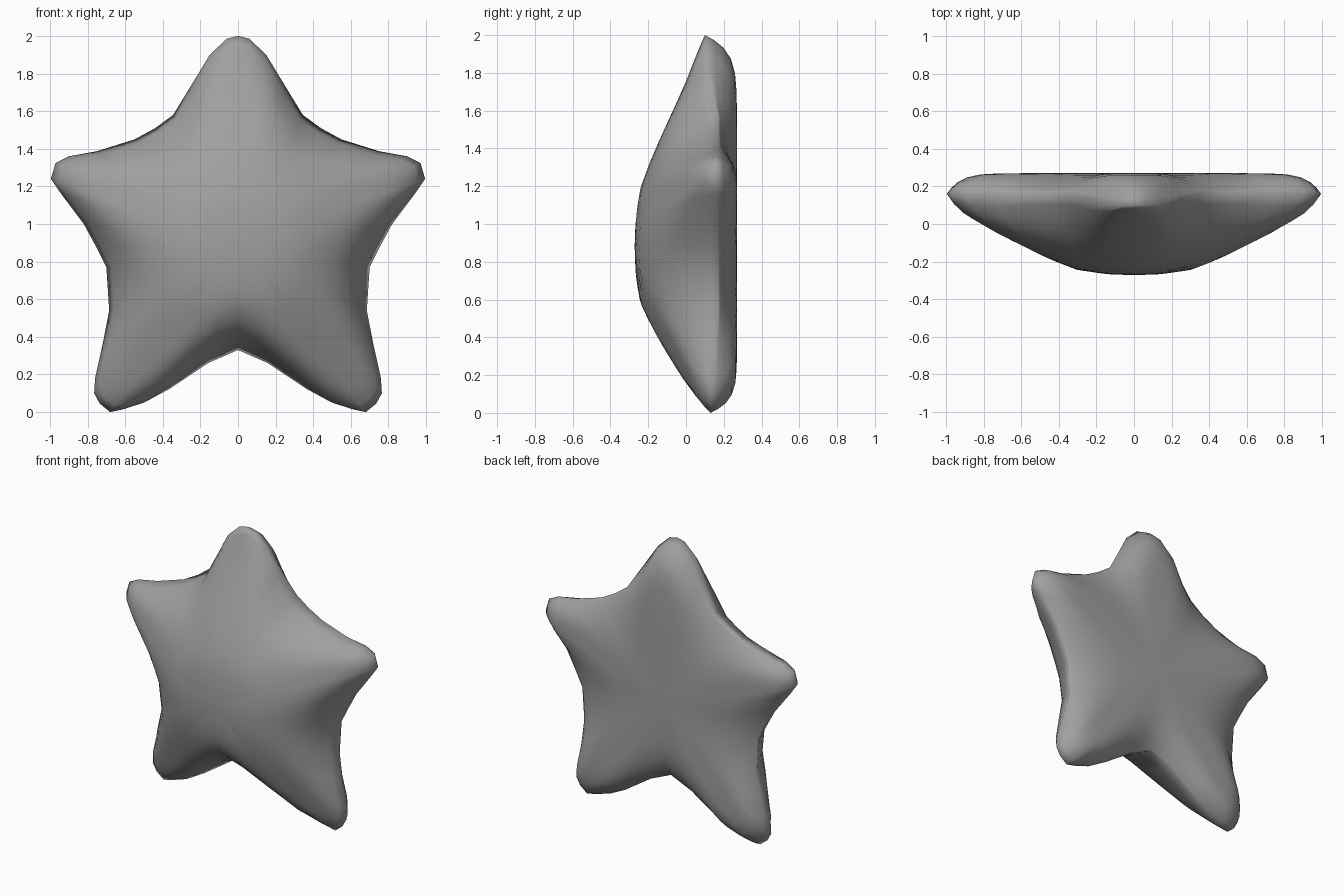
import bpy, bmesh, math

if "Cube" in bpy.data.objects:
    bpy.data.objects.remove(bpy.data.objects["Cube"])

CZ = 0.88  # height of the dome's centre

# right half of the star outline (x, z), top tip to bottom notch
half = [(0, 2), (.06, 1.985), (.15, 1.90), (.25, 1.735), (.345, 1.58), (.44, 1.51),
        (.55, 1.45), (.75, 1.387), (.90, 1.36), (.97, 1.325), (.995, 1.24),
        (.94, 1.16), (.82, 1.0), (.755, .88), (.70, .77), (.685, .54), (.72, .36), (.76, .18),
        (.765, .10), (.735, .045), (.68, 0), (.62, .012), (.5, .05), (.37, .12),
        (.16, .26), (0, .33)]
outline = half + [(-x, z) for x, z in half[-2:0:-1]]

# front dome: (distance from centre, y)
dome = [(0, -.272), (.14, -.267), (.3, -.245), (.45, -.19), (.6, -.125),
        (.74, -.06), (.9, .01), (1.05, .06), (1.2, .09)]


def dome_y(r):
    for (a, ya), (b, yb) in zip(dome, dome[1:]):
        if r <= b:
            return ya + (yb - ya) * (r - a) / (b - a)
    return dome[-1][1]


def ring(bm, t, back):
    verts = []
    for x, z in outline:
        radius = math.hypot(x, z - CZ)
        w = min(1, max(0, (1.02 - radius) / .25))   # 1 in a notch, 0 on an arm tip
        w = w * w * (3 - 2 * w)
        tip = .10 if z > 1.55 else .16 if z > .8 else .13
        rim = tip * (1 - w) + .17 * w
        if back:
            y = .27 - (.27 - rim) * t ** (14 - 9.5 * w)
        else:
            base = dome_y(radius * t)
            y = base + (rim - dome_y(radius)) * t ** (14 - 7 * w)
        verts.append(bm.verts.new((x * t, y, CZ + (z - CZ) * t)))
    return verts


bm = bmesh.new()
# domed front, rim, then flat back with rounded edges
rings = [ring(bm, t, False) for t in (.1, .2, .3, .4, .5, .6, .7, .78, .85, .91, .96, 1)]
rings += [ring(bm, t, True) for t in (.975, .94, .89, .82, .73, .6, .45)]
n = len(outline)
for a, b in zip(rings, rings[1:]):
    for i in range(n):
        j = (i + 1) % n
        bm.faces.new((a[i], a[j], b[j], b[i]))
for loop, y in ((rings[0], -.272), (rings[-1], .27)):
    pole = bm.verts.new((0, y, CZ))
    for i in range(n):
        bm.faces.new((pole, loop[i], loop[(i + 1) % n]))
bmesh.ops.recalc_face_normals(bm, faces=bm.faces)

mesh = bpy.data.meshes.new("puffy_star")
bm.to_mesh(mesh)
bm.free()
mesh.shade_smooth()
star = bpy.data.objects.new("puffy_star", mesh)
bpy.context.collection.objects.link(star)

# dark grey surface
grey = bpy.data.materials.new("dark_grey")
grey.diffuse_color = (.35, .35, .35, 1)
grey.use_nodes = True
grey.node_tree.nodes["Principled BSDF"].inputs["Base Color"].default_value = grey.diffuse_color
mesh.materials.append(grey)
